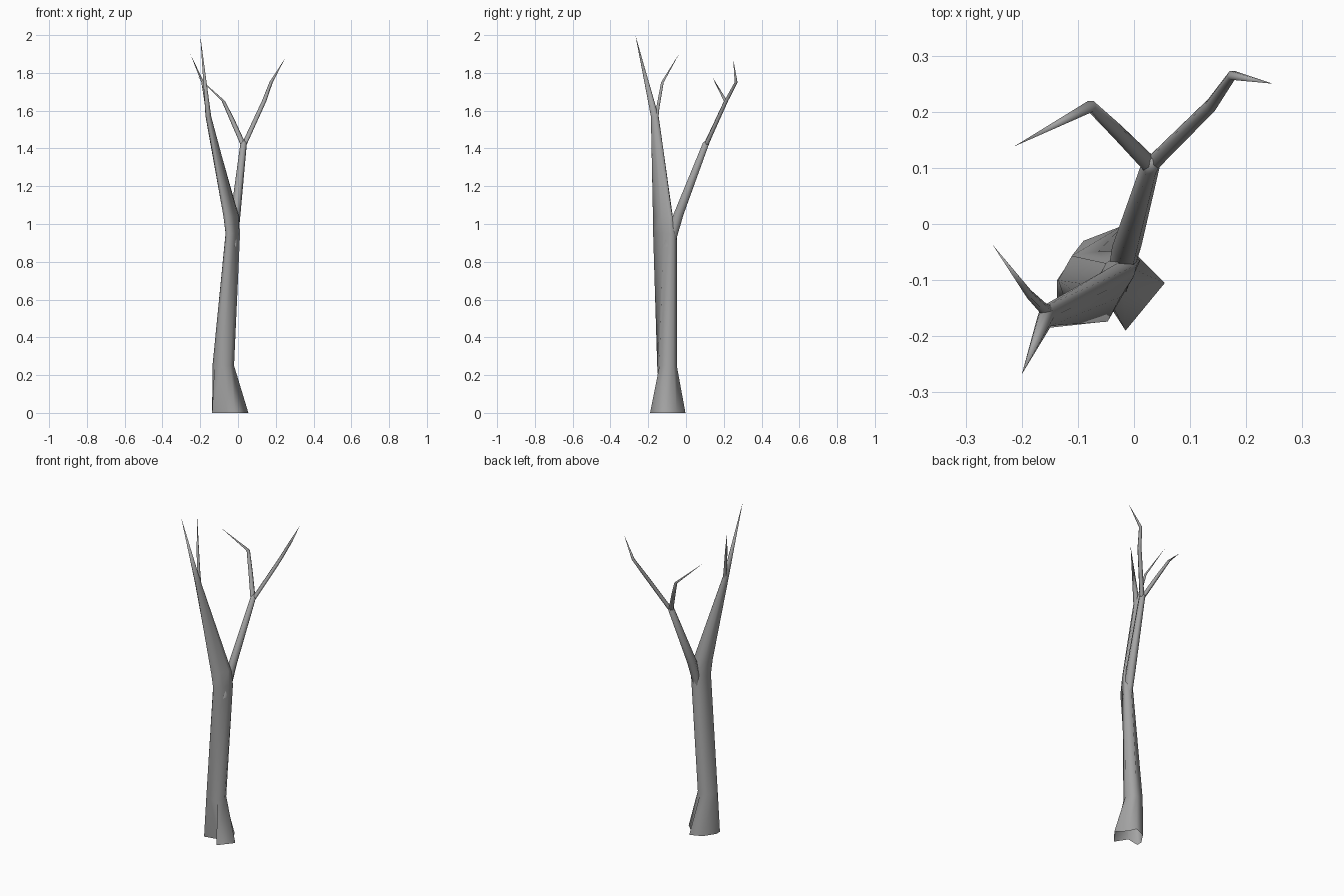
import bpy, bmesh
from math import cos, sin, radians

TRUNK_ANGLES = [0, 40, 75, 125, 180, 215, 262, 310]
TWIG_ANGLES = [0, 60, 120, 180, 240, 300]

bark = bpy.data.materials.new("bark")
bark.diffuse_color = (0.37, 0.37, 0.37, 1)


def ring(x, y, z, rx, ry, angles):
    return [(x + rx * cos(radians(a)), y + ry * sin(radians(a)), z) for a in angles]


def flat(points, z):
    return [(x, y, z) for x, y in points]


def loft(name, rings, tip):
    """Skin a list of equal-length rings, open at the base, closed to a point at the tip."""
    bm = bmesh.new()
    loops = [[bm.verts.new(p) for p in r] for r in rings]
    t = bm.verts.new(tip)
    n = len(loops[0])
    for i in range(n):
        j = (i + 1) % n
        for a, b in zip(loops, loops[1:]):
            bm.faces.new((a[i], a[j], b[j], b[i]))
        bm.faces.new((loops[-1][i], loops[-1][j], t))
    me = bpy.data.meshes.new(name)
    bm.to_mesh(me)
    bm.free()
    me.materials.append(bark)
    me.shade_smooth()
    ob = bpy.data.objects.new(name, me)
    bpy.context.collection.objects.link(ob)
    return ob


def twig(name, path, tip):
    return loft(name, [ring(*p, TWIG_ANGLES) for p in path], tip)


# Trunk: lobed root flare rising into the left main limb and its tip
roots = [(0.055, -0.105), (0.0, -0.05), (-0.02, -0.003), (-0.09, -0.03),
         (-0.137, -0.1), (-0.137, -0.135), (-0.06, -0.12), (-0.015, -0.19)]
fork = [(0.0, -0.09), (0.011, -0.065), (-0.02, -0.048), (-0.05, -0.07),
        (-0.066, -0.11), (-0.065, -0.15), (-0.047, -0.174), (-0.016, -0.12)]
crotch = [(0.0, -0.093), (0.005, -0.073), (-0.03, -0.07), (-0.06, -0.09),
          (-0.077, -0.12), (-0.077, -0.15), (-0.06, -0.175), (-0.024, -0.13)]
loft("trunk_and_left_limb",
     [flat(roots, 0),
      ring(-0.078, -0.1, 0.25, 0.057, 0.053, TRUNK_ANGLES),
      flat(fork, 0.95), flat(crotch, 1.04),
      ring(-0.157, -0.165, 1.57, 0.015, 0.021, TRUNK_ANGLES)],
     (-0.20, -0.268, 2.0))

# Right main limb, starting inside the trunk
twig("right_limb", [(-0.025, -0.092, 0.88, 0.022, 0.034),
                    (-0.013, -0.04, 1.05, 0.026, 0.031),
                    (0.030, 0.107, 1.43, 0.017, 0.02)], (0.032, 0.115, 1.45))

# Thin forked twigs
twig("left_twig", [(-0.150, -0.160, 1.54, 0.012, 0.014),
                   (-0.162, -0.150, 1.61, 0.010, 0.010),
                   (-0.187, -0.125, 1.75, 0.007, 0.008)], (-0.252, -0.037, 1.9))
twig("right_twig_inner", [(0.028, 0.106, 1.42, 0.015, 0.016),
                          (-0.03, 0.165, 1.55, 0.013, 0.013),
                          (-0.077, 0.210, 1.65, 0.009, 0.011)], (-0.214, 0.138, 1.78))
twig("right_twig_outer", [(0.032, 0.107, 1.42, 0.014, 0.014),
                          (0.138, 0.212, 1.65, 0.012, 0.012),
                          (0.175, 0.265, 1.75, 0.009, 0.009)], (0.248, 0.25, 1.875))
